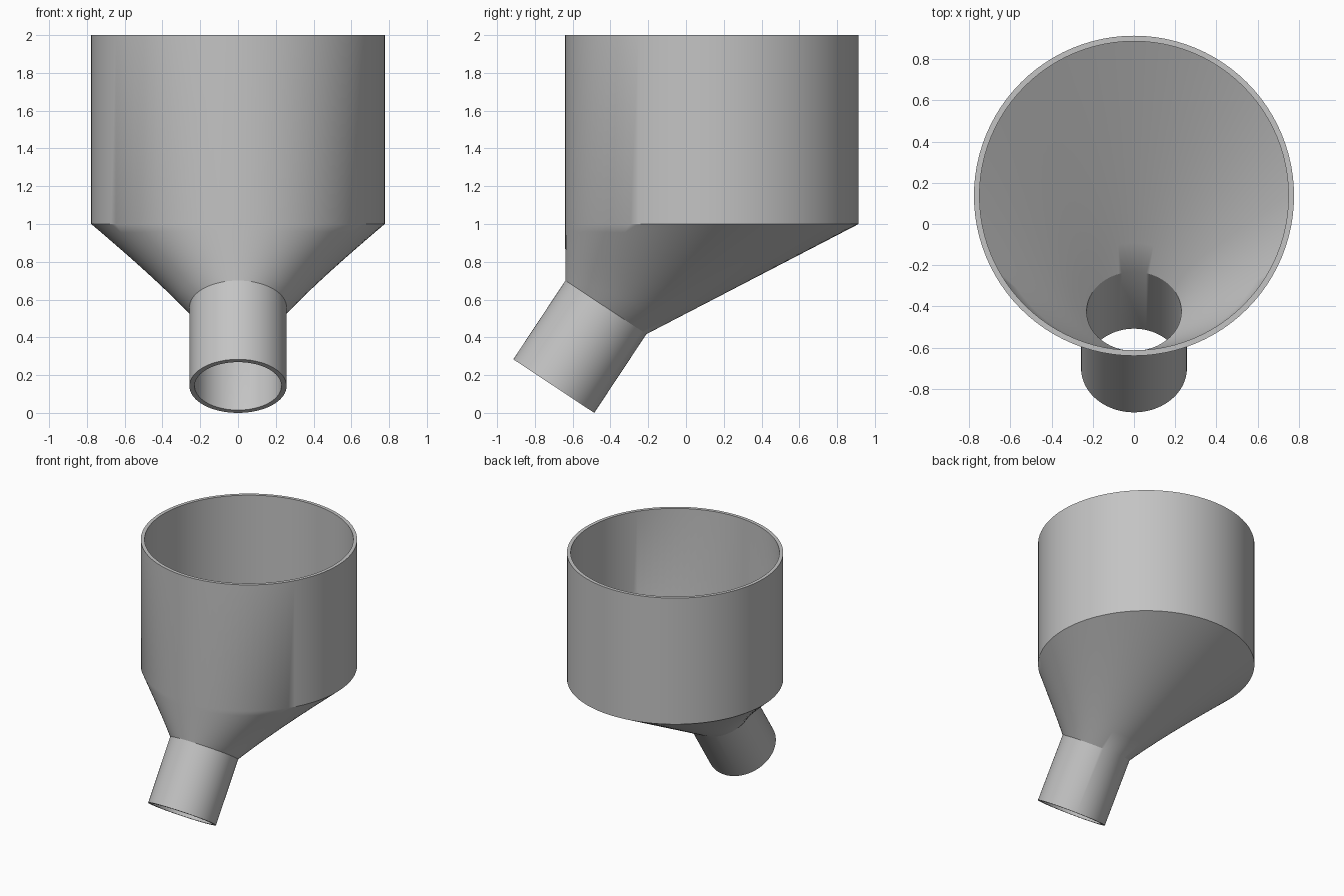
import bpy, bmesh, math
from mathutils import Vector

cube = bpy.data.objects.get("Cube")
if cube:
    bpy.data.objects.remove(cube, do_unlink=True)

SEGMENTS = 96
LOFT_STEPS = 8
WALL = 0.027
DRUM_RADIUS, SPOUT_RADIUS = 0.777, 0.257

# Spout axis leans back as it rises; its ring plane is square to it
tilt = math.radians(33.5)
axis = Vector((0, math.sin(tilt), math.cos(tilt)))
across = Vector((0, math.cos(tilt), -math.sin(tilt)))
level = Vector((0, 1, 0))
spout_tip = Vector((0, -0.70, SPOUT_RADIUS * math.sin(tilt)))
spout_top = spout_tip + axis * 0.5
drum_base = Vector((0, 0.137, 1))
drum_top = Vector((0, 0.137, 2))


def ring(centre, radius, side):
    """Circle of points spanned by x and the given side direction."""
    points = []
    for i in range(SEGMENTS):
        a = math.tau * i / SEGMENTS
        points.append(centre + radius * (Vector((1, 0, 0)) * math.cos(a) + side * math.sin(a)))
    return points


def skin(inset):
    """Rings of one wall surface, from spout tip to drum rim."""
    lower = ring(spout_top, SPOUT_RADIUS - inset, across)
    upper = ring(drum_base, DRUM_RADIUS - inset, level)
    rings = [ring(spout_tip, SPOUT_RADIUS - inset, across)]
    for s in range(LOFT_STEPS + 1):
        rings.append([p.lerp(q, s / LOFT_STEPS) for p, q in zip(lower, upper)])
    rings.append(ring(drum_top, DRUM_RADIUS - inset, level))
    return rings


# Outer wall up, inner wall back down, closed at the rim and spout tip
bm = bmesh.new()
loops = [[bm.verts.new(p) for p in r] for r in skin(0) + skin(WALL)[::-1]]
for k, low in enumerate(loops):
    high = loops[(k + 1) % len(loops)]
    for i in range(SEGMENTS):
        j = (i + 1) % SEGMENTS
        bm.faces.new((low[i], low[j], high[j], high[i]))
bmesh.ops.recalc_face_normals(bm, faces=bm.faces)
mesh = bpy.data.meshes.new("funnel_body")
bm.to_mesh(mesh)
bm.free()

# Plain grey material
grey = bpy.data.materials.new("light_grey")
grey.use_nodes = True
colour = (0.55, 0.55, 0.55, 1)
grey.diffuse_color = colour
grey.node_tree.nodes["Principled BSDF"].inputs["Base Color"].default_value = colour
mesh.materials.append(grey)

body = bpy.data.objects.new("funnel_body", mesh)
bpy.context.collection.objects.link(body)
bpy.ops.object.select_all(action="DESELECT")
body.select_set(True)
bpy.context.view_layer.objects.active = body
bpy.ops.object.shade_smooth_by_angle(angle=math.radians(30))
